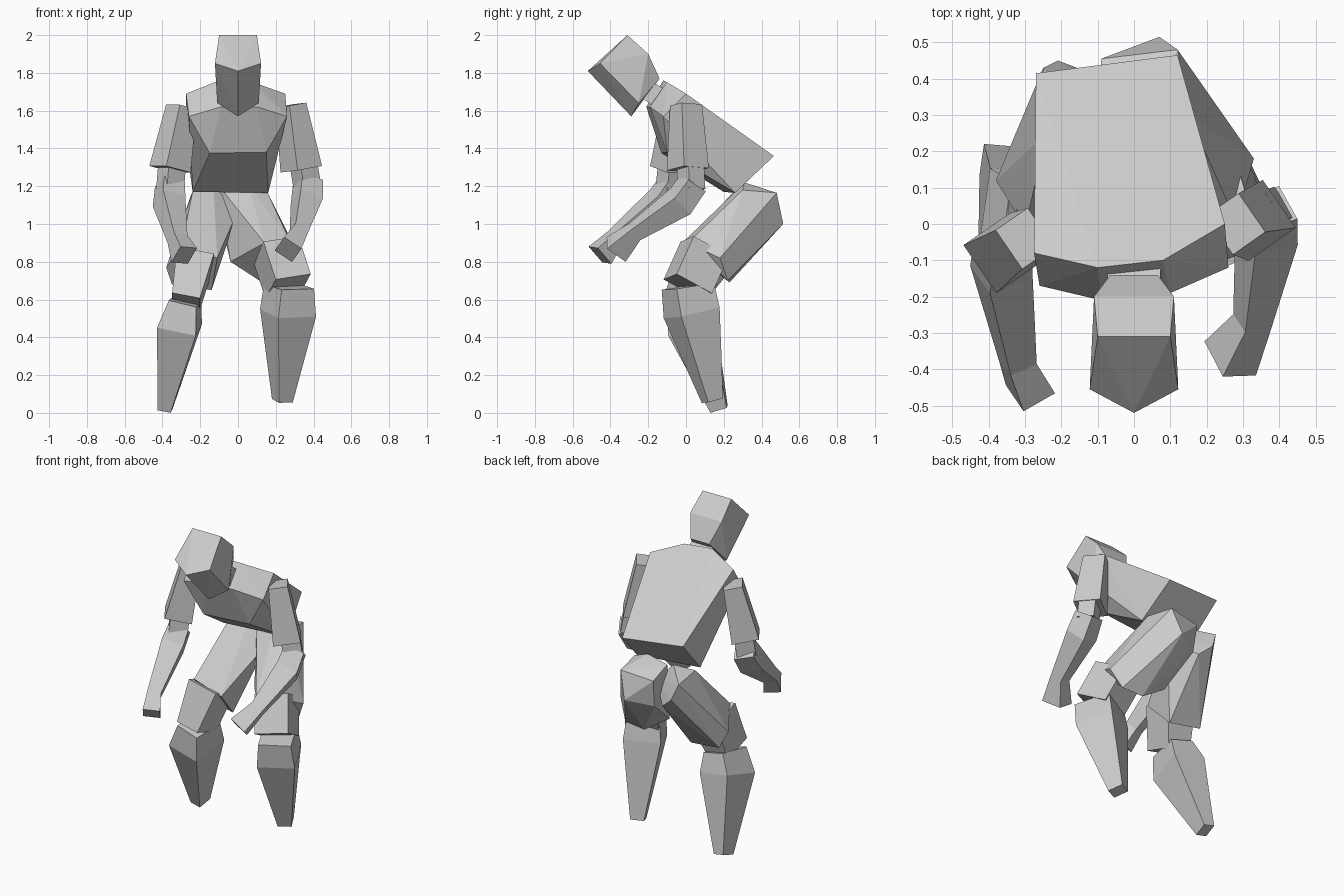
import bpy
import bmesh
import math
from mathutils import Matrix, Vector

default_cube = bpy.data.objects.get("Cube")
if default_cube:
    bpy.data.objects.remove(default_cube, do_unlink=True)

# Single plain material
clay = bpy.data.materials.new("light grey clay")
clay.use_nodes = True
clay.diffuse_color = (0.6, 0.6, 0.6, 1)
clay.node_tree.nodes["Principled BSDF"].inputs["Base Color"].default_value = clay.diffuse_color


def finish(name, bm):
    """Turn a bmesh into a flat shaded object."""
    bmesh.ops.recalc_face_normals(bm, faces=bm.faces)
    mesh = bpy.data.meshes.new(name)
    bm.to_mesh(mesh)
    bm.free()
    mesh.materials.append(clay)
    part = bpy.data.objects.new(name, mesh)
    bpy.context.collection.objects.link(part)
    return part


def faceted_block(name, corners):
    """Convex block wrapped around a few corner points."""
    bm = bmesh.new()
    for corner in corners:
        bm.verts.new(corner)
    hull = bmesh.ops.convex_hull(bm, input=bm.verts)
    loose = {v for v in hull["geom_interior"] + hull["geom_unused"]
             if isinstance(v, bmesh.types.BMVert)}
    bmesh.ops.delete(bm, geom=list(loose), context="VERTS")
    bmesh.ops.dissolve_limit(bm, angle_limit=math.radians(4), verts=bm.verts, edges=bm.edges)
    return finish(name, bm)


def limb(name, stations, twist=0):
    """Four sided tube; each station is a centre point, a width and a depth."""
    bm = bmesh.new()
    centres = [Vector(station[:3]) for station in stations]
    rings = []
    for index, (centre, station) in enumerate(zip(centres, stations)):
        before = centres[max(index - 1, 0)]
        after = centres[min(index + 1, len(centres) - 1)]
        axis = (after - before).normalized()
        side = Vector((1, 0, 0))
        side = (side - axis * side.dot(axis)).normalized()
        side = Matrix.Rotation(math.radians(-twist), 3, axis) @ side
        front = axis.cross(side)
        width, depth = station[3] / 2, station[4] / 2
        rings.append([bm.verts.new(centre + side * width * a + front * depth * b)
                      for a, b in ((-1, -1), (1, -1), (1, 1), (-1, 1))])
    for lower, upper in zip(rings, rings[1:]):
        for i in range(4):
            j = (i + 1) % 4
            bm.faces.new((lower[i], lower[j], upper[j], upper[i]))
    bm.faces.new(rings[0])
    bm.faces.new(rings[-1])
    return finish(name, bm)


def both_sides(points):
    """Mirror points across the middle."""
    return [(sign * x, y, z) for x, y, z in points for sign in (-1, 1)]


# Head: tilted wedge with a ridge down the face
face_ridge = [(0, -.52, 1.81), (0, -.29, 1.57)]
head_sides = [(.122, -.455, 1.85), (.1, -.31, 2), (.11, -.2, 1.9),
              (.065, -.14, 1.77), (.11, -.25, 1.64)]
faceted_block("head", face_ridge + both_sides(head_sides))
limb("neck", [(0, -.22, 1.72, .14, .1), (0, -.04, 1.6, .16, .12)])

# Torso: broad chest tapering to the waist
shoulders = [(-.275, -.08, 1.69), (.25, 0, 1.69), (-.1, -.12, 1.76), (.08, -.1, 1.75)]
chest = [(-.26, -.17, 1.57), (-.09, -.21, 1.62), (.1, -.19, 1.62), (.26, -.12, 1.57),
         (-.15, -.13, 1.375), (.15, -.1, 1.38)]
waist = [(-.27, .415, 1.39), (.12, .465, 1.36), (-.24, .2, 1.17), (.16, .26, 1.165)]
faceted_block("torso", shoulders + chest + waist)

# Thighs: heavy blocks from hip to knee
left_hip = [(.05, .31, 1.22), (-.1, .33, 1.2), (.12, .48, 1.165), (.07, .515, 1),
            (-.09, .455, 1.14), (-.08, .43, .97), (.15, .3, 1.18)]
left_knee = [(.14, -.02, .9), (.28, .01, .9), (.33, .18, .82), (.27, .22, .7),
             (.13, .23, .69), (-.04, .22, .8)]
faceted_block("left_thigh", left_hip + left_knee)
right_hip = [(-.13, .31, 1.2), (-.25, .43, 1.15), (-.21, .45, 1.05), (-.13, .42, .98),
             (0, .3, 1.07), (-.24, .25, 1.17)]
right_knee = [(-.3, -.01, .88), (-.38, .12, .77), (-.35, .17, .68), (-.14, .15, .65),
              (-.11, -.01, .82)]
faceted_block("right_thigh", right_hip + right_knee)

# Knees and shins
limb("left_knee", [(.2, .1, .87, .2, .22), (.265, .01, .67, .2, .22)], 15)
limb("right_knee", [(-.225, .06, .83, .2, .2), (-.275, -.02, .59, .15, .2)])
limb("left_shin", [(.27, .01, .67, .19, .22), (.265, .03, .53, .22, .23),
                   (.235, .14, .065, .08, .09)], 25)
limb("right_shin", [(-.28, .01, .59, .15, .2), (-.31, .03, .46, .21, .24),
                    (-.385, .175, .02, .07, .09)], -8)

# Arms: sleeve, then forearm bent forward to a blunt hand
limb("left_upper_arm", [(.28, .0, 1.63, .11, .13), (.335, .01, 1.29, .16, .16)], 35)
limb("left_elbow", [(.34, .02, 1.36, .11, .1), (.37, .03, 1.18, .11, .1)], 35)
limb("left_forearm", [(.37, .04, 1.22, .12, .12), (.365, -.03, 1.12, .13, .13),
                      (.325, -.27, .96, .08, .08), (.265, -.37, .865, .11, .13)], 25)
limb("right_upper_arm", [(-.3, -.04, 1.62, .11, .13), (-.36, -.08, 1.29, .16, .16)], 35)
limb("right_elbow", [(-.345, -.07, 1.36, .11, .1), (-.36, -.09, 1.18, .11, .1)], 35)
limb("right_forearm", [(-.36, -.07, 1.21, .12, .12), (-.365, -.13, 1.12, .13, .13),
                       (-.32, -.38, .92, .08, .08), (-.285, -.455, .835, .1, .12)], 25)
